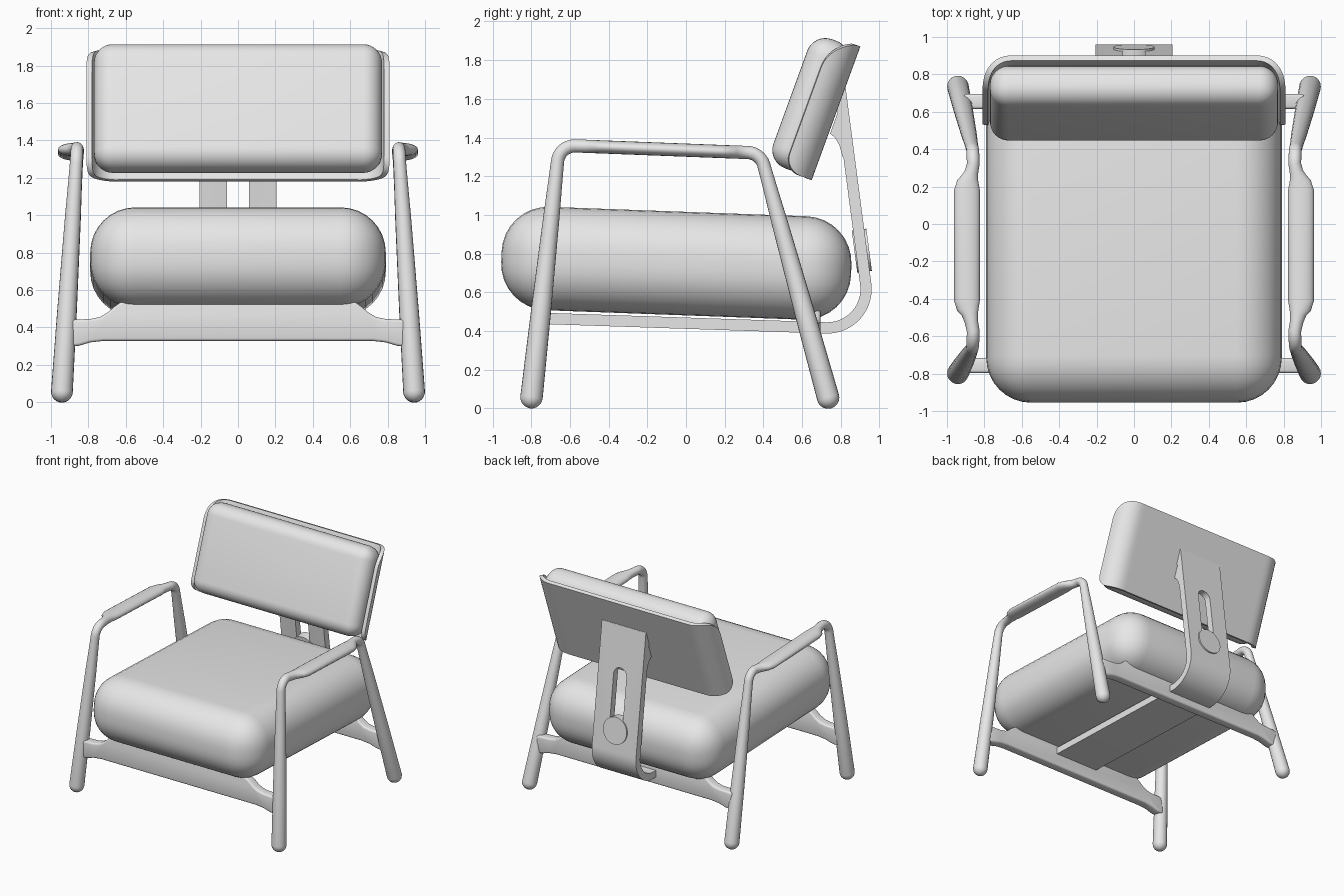
import bpy, bmesh, math
from mathutils import Vector, Matrix

if "Cube" in bpy.data.objects:
    bpy.data.objects.remove(bpy.data.objects["Cube"], do_unlink=True)

grey = bpy.data.materials.new("light_grey")
grey.use_nodes = True
grey.diffuse_color = (0.8, 0.8, 0.8, 1)
grey.node_tree.nodes["Principled BSDF"].inputs["Base Color"].default_value = (0.8, 0.8, 0.8, 1)


def make(name, verts, faces):
    me = bpy.data.meshes.new(name)
    me.from_pydata([tuple(v) for v in verts], [], faces)
    bm = bmesh.new()
    bm.from_mesh(me)
    bmesh.ops.recalc_face_normals(bm, faces=bm.faces)
    bm.to_mesh(me)
    bm.free()
    me.materials.append(grey)
    ob = bpy.data.objects.new(name, me)
    bpy.context.collection.objects.link(ob)
    return ob


def modify(ob, kind, **settings):
    mod = ob.modifiers.new(kind.title(), kind)
    for key, value in settings.items():
        setattr(mod, key, value)
    return mod


def finish(ob, angle=35):
    """Apply modifiers and smooth everything but sharp edges."""
    bpy.ops.object.select_all(action='DESELECT')
    ob.select_set(True)
    bpy.context.view_layer.objects.active = ob
    for mod in list(ob.modifiers):
        bpy.ops.object.modifier_apply(modifier=mod.name)
    bpy.ops.object.shade_smooth_by_angle(angle=math.radians(angle))
    return ob


def prism(name, outline, y0, y1):
    """Extrude an x-z outline along y."""
    n = len(outline)
    verts = [(x, y, z) for y in (y0, y1) for x, z in outline]
    faces = [tuple(range(n)), tuple(range(n, 2 * n))]
    faces += [(i, (i + 1) % n, n + (i + 1) % n, n + i) for i in range(n)]
    return make(name, verts, faces)


def rounded_box(name, size, bevel, location, tilt):
    bm = bmesh.new()
    bmesh.ops.create_cube(bm, size=1, matrix=Matrix.Diagonal((*size, 1)))
    me = bpy.data.meshes.new(name)
    bm.to_mesh(me)
    bm.free()
    me.materials.append(grey)
    ob = bpy.data.objects.new(name, me)
    bpy.context.collection.objects.link(ob)
    ob.location, ob.rotation_euler.x = location, tilt
    modify(ob, 'BEVEL', width=bevel, segments=8, limit_method='NONE')
    return finish(ob)


def fillet(p, corner, q, radius, steps=10):
    """Circular arc rounding a corner between p and q."""
    p, corner, q = Vector(p), Vector(corner), Vector(q)
    a, b = (p - corner).normalized(), (q - corner).normalized()
    half = (math.pi - a.angle(b)) / 2
    d, w = radius * math.tan(half), math.cos(half)
    arc = []
    for i in range(steps + 1):
        t = i / steps
        k0, k1, k2 = (1 - t) ** 2, 2 * t * (1 - t) * w, t * t
        arc.append(((corner + a * d) * k0 + corner * k1 + (corner + b * d) * k2) / (k0 + k1 + k2))
    return arc


def loft(name, stations, sides=20):
    """Tube through (point, sideways radius, other radius)."""
    verts, faces, n = [], [], len(stations)
    for i, (p, rx, rz) in enumerate(stations):
        t = (stations[min(i + 1, n - 1)][0] - stations[max(i - 1, 0)][0]).normalized()
        side = (Vector((1, 0, 0)) - t * t.x).normalized()
        up = t.cross(side)
        for k in range(sides):
            a = math.tau * k / sides
            verts.append(p + side * rx * math.cos(a) + up * rz * math.sin(a))
    for i in range(n - 1):
        for k in range(sides):
            m = (k + 1) % sides
            faces.append((i * sides + k, i * sides + m, (i + 1) * sides + m, (i + 1) * sides + k))
    faces += [tuple(range(sides)), tuple(range((n - 1) * sides, n * sides))]
    return make(name, verts, faces)


# Cushions
rounded_box("seat_cushion", (1.58, 1.81, 0.535), 0.24, (0, -0.05, 0.75), math.radians(-2.1))
LEAN = math.radians(70)
BACK = Vector((0, 0.65, 1.18))
back_frame = Matrix.Translation(BACK) @ Matrix.Rotation(LEAN, 4, 'X')
rounded_box("back_cushion", (1.54, 0.71, 0.225), 0.1, back_frame @ Vector((0, 0.365, 0.138)), LEAN)

# Back shell: a sheet with rounded corners whose sides wrap forward
HEIGHT, FLAT, BEND = 0.735, 0.655, 0.14
REACH = FLAT + BEND * math.pi / 2
TOP_R, LOW_R = 0.17, 0.09
rows = [(LOW_R * (1 - math.cos(a)), LOW_R * (1 - math.sin(a)))
        for a in [math.pi / 2 * i / 8 for i in range(9)]]
rows += [(HEIGHT - TOP_R * (1 - math.cos(a)), TOP_R * (1 - math.sin(a)))
         for a in [math.pi / 2 * (1 - i / 10) for i in range(11)]]
COLS = 60
verts = []
for v, cut in rows:
    for c in range(COLS + 1):
        s = (2 * c / COLS - 1) * (REACH - cut)
        a = max(0, abs(s) - FLAT) / BEND
        x = min(abs(s), FLAT) + BEND * math.sin(a)
        verts.append((math.copysign(x, s), v, 0.015 + BEND * (1 - math.cos(a))))
W = COLS + 1
faces = [(r * W + c, r * W + c + 1, (r + 1) * W + c + 1, (r + 1) * W + c)
         for r in range(len(rows) - 1) for c in range(COLS)]
shell = make("back_shell", verts, faces)
shell.location, shell.rotation_euler.x = BACK, LEAN
modify(shell, 'SOLIDIFY', thickness=0.03, offset=0)
finish(shell)

# Flat spine running under the seat and up behind it
start, bend, end = (0, -0.74, 0.465), (0, 0.96, 0.408), (0, 0.797, 1.65)
path = [Vector(start)] + fillet(start, bend, end, 0.2, 14) + [Vector(end)]
verts = [(x, p.y, p.z) for p in path for x in (-0.205, 0.205)]
faces = [(2 * i, 2 * i + 1, 2 * i + 3, 2 * i + 2) for i in range(len(path) - 1)]
spine = make("spine_support", verts, faces)
modify(spine, 'SOLIDIFY', thickness=0.058, offset=0)
slot = [(0.06 * math.cos(a), 1.26 + 0.06 * math.sin(a)) for a in [math.pi * i / 12 for i in range(13)]]
cutter = prism("slot_cutter", slot + [(-0.06, 0.8), (0.06, 0.8)], 0.7, 1.1)
cutter.hide_render = True
modify(spine, 'BOOLEAN', operation='DIFFERENCE', object=cutter, solver='EXACT')
finish(spine)
bpy.data.objects.remove(cutter, do_unlink=True)

# Adjusting knob at the foot of the slot
knob = prism("adjusting_knob", [(0.11 * math.cos(math.tau * i / 32), 0.11 * math.sin(math.tau * i / 32))
                                for i in range(32)], -0.038, 0.038)
knob.location, knob.rotation_euler.x = (0, 0.909, 0.815), math.radians(7.5)
finish(knob)

# Brackets joining the spine to the shell
side = [(0.82, 1.63), (0.745, 1.42), (0.77, 1.4), (0.793, 1.36), (0.81, 1.3), (0.845, 1.28)]
for sx, label in ((1, "left"), (-1, "right")):
    n = len(side)
    verts = [(sx * x, y, z) for x in (0.065, 0.2) for y, z in side]
    faces = [tuple(range(n)), tuple(range(n, 2 * n))]
    faces += [(i, (i + 1) % n, n + (i + 1) % n, n + i) for i in range(n)]
    finish(make(label + "_bracket", verts, faces))

# Cross bars flaring to the legs
half = [(0.91, 0.295), (0.85, 0.302), (0.79, 0.32), (0.72, 0.328)]
upper = [(0.62, 0.54), (0.66, 0.512), (0.70, 0.478), (0.74, 0.455), (0.79, 0.445), (0.91, 0.44)]
right = half[::-1] + upper[::-1]
outline = right + [(-x, z) for x, z in right[::-1]]
for name, y in (("front_cross_bar", -0.757), ("rear_cross_bar", 0.655)):
    bar = prism(name, outline, y - 0.04, y + 0.04)
    modify(bar, 'BEVEL', width=0.015, segments=3, limit_method='ANGLE', angle_limit=math.radians(50))
    finish(bar)

# Side frames: tapered legs bent into a flattened armrest
foot_f, top_f = Vector((0.945, -0.805, 0)), Vector((0.86, -0.655, 1.36))
top_r, foot_r = Vector((0.86, 0.385, 1.32)), Vector((0.945, 0.75, 0))
THIN, THICK = 0.034, 0.058


def leg(foot, top):
    """Rounded foot and taper, listed from the floor up."""
    length, out = (top - foot).length, []
    ends = [(THICK * (1 - math.cos(a)), THICK * max(0.05, math.sin(a)))
            for a in [math.pi / 2 * i / 6 for i in range(7)]]
    for d, r in ends + [(0.5, 0.052), (1.0, 0.042), (1.2, 0.036)]:
        out.append((foot + (top - foot) * d / length, r, r))
    return out


frame = leg(foot_f, top_f)
frame += [(p, THIN, THIN) for p in fillet(foot_f, top_f, top_r, 0.09)]
pad = [(-0.52, 0.87, 0.036), (-0.48, 0.877, 0.045), (-0.45, 0.887, 0.06), (-0.41, 0.893, 0.069),
       (0.18, 0.893, 0.069), (0.22, 0.887, 0.06), (0.25, 0.877, 0.045), (0.28, 0.868, 0.036)]
for y, x, r in pad:
    t = (y - top_f.y) / (top_r.y - top_f.y)
    frame.append((Vector((x, y, top_f.z + t * (top_r.z - top_f.z))), r, THIN))
frame += [(p, THIN, THIN) for p in fillet(top_f, top_r, foot_r, 0.09)]
frame += leg(foot_r, top_r)[::-1]
for sx, label in ((1, "left"), (-1, "right")):
    finish(loft(label + "_arm_and_legs", [(Vector((sx * p.x, p.y, p.z)), a, b) for p, a, b in frame]), 50)
